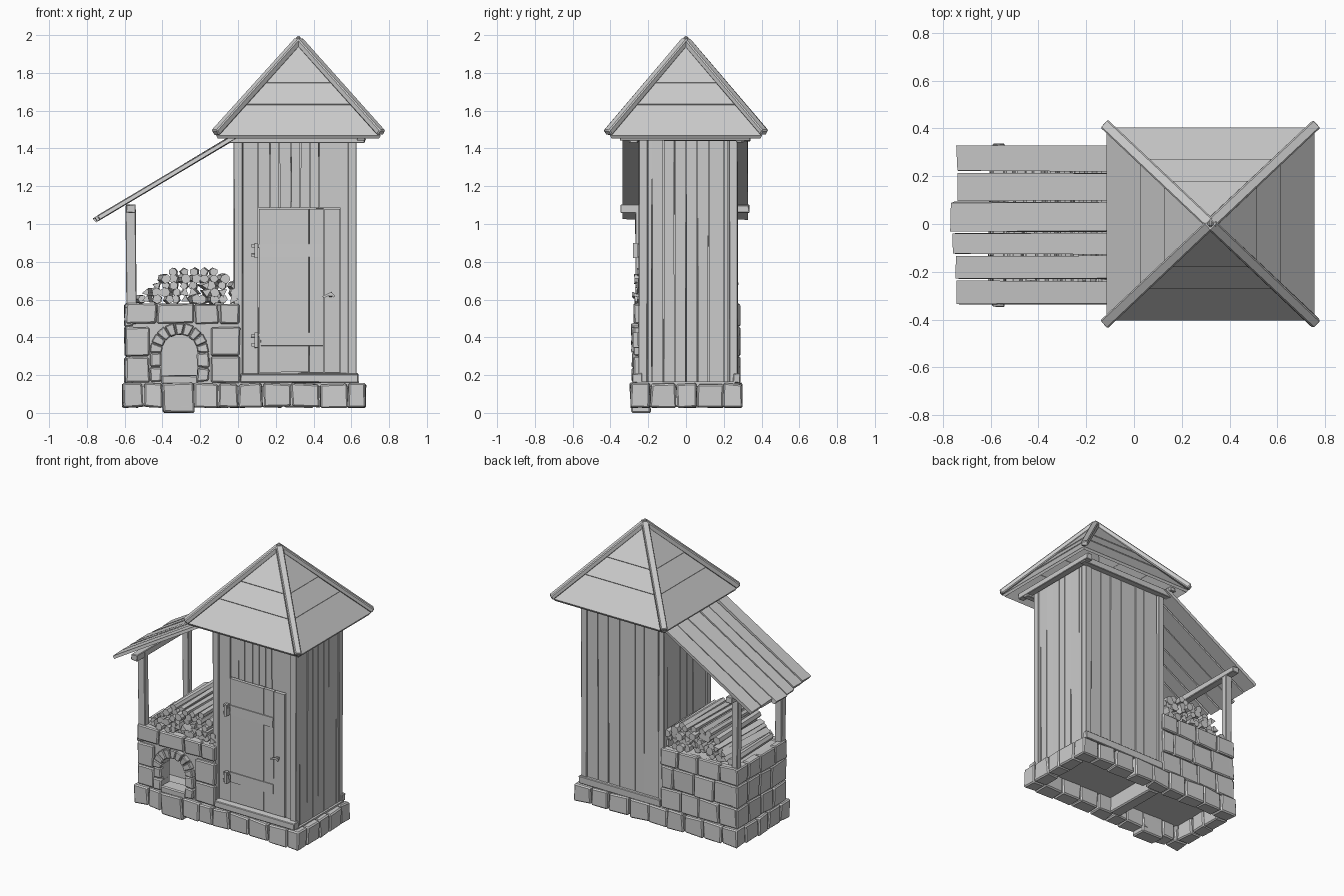
import bpy, bmesh, math, random
from mathutils import Vector, Matrix

random.seed(4)
if "Cube" in bpy.data.objects:
    bpy.data.objects.remove(bpy.data.objects["Cube"])

mat = bpy.data.materials.new("plain grey")
mat.use_nodes = True
GREY = (0.6, 0.6, 0.6, 1)
mat.diffuse_color = GREY
mat.node_tree.nodes["Principled BSDF"].inputs["Base Color"].default_value = GREY


def finish(name, bm, jitter=0, bevel=0):
    for v in bm.verts:
        v.co += Vector([random.uniform(-jitter, jitter) for _ in range(3)])
    bmesh.ops.recalc_face_normals(bm, faces=bm.faces)
    me = bpy.data.meshes.new(name)
    bm.to_mesh(me)
    bm.free()
    me.materials.append(mat)
    ob = bpy.data.objects.new(name, me)
    bpy.context.collection.objects.link(ob)
    if bevel:
        mod = ob.modifiers.new("worn_edges", "BEVEL")
        mod.width, mod.segments = bevel, 1
    return ob


def boxes(name, items, jitter=0, bevel=0):
    """Boxes given as x0, x1, y0, y1, z0, z1."""
    bm = bmesh.new()
    for b in items:
        lo, hi = Vector(b[::2]), Vector(b[1::2])
        m = Matrix.Translation((lo + hi) / 2) @ Matrix.Diagonal((*(hi - lo), 1))
        bmesh.ops.create_cube(bm, size=1, matrix=m)
    return finish(name, bm, jitter, bevel)


def beams(name, items, jitter=0, bevel=0):
    """Square timbers given as start, end, width, height."""
    bm = bmesh.new()
    for a, b, w, h in items:
        a, b = Vector(a), Vector(b)
        q = (b - a).to_track_quat("X", "Z").to_matrix().to_4x4()
        m = Matrix.Translation((a + b) / 2) @ q @ Matrix.Diagonal(((b - a).length, w, h, 1))
        bmesh.ops.create_cube(bm, size=1, matrix=m)
    return finish(name, bm, jitter, bevel)


def runs(edges, gap=0.004):
    return [(a + gap / 2, b - gap / 2) for a, b in zip(edges, edges[1:])]


def split(a, b, n, stagger=0):
    step = (b - a) / n
    inner = [a + step * (i + random.uniform(-0.12, 0.12) + stagger) for i in range(1, n)]
    return [a] + inner + [b]


# Foundation of rough stones, open underneath
stones = []
for x0, x1 in runs([-0.61, -0.5, -0.4, -0.24, -0.1, 0, 0.13, 0.28, 0.43, 0.58, 0.675], 0.006):
    stones.append((x0, x1, -0.29, -0.19, 0.03, 0.155))
for x0, x1 in runs(split(-0.61, 0.67, 9), 0.006):
    stones.append((x0, x1, 0.2, 0.295, 0.03, 0.155))
for y0, y1 in runs(split(-0.19, 0.2, 3), 0.006):
    stones += [(-0.61, -0.52, y0, y1, 0.03, 0.155), (0.58, 0.675, y0, y1, 0.03, 0.155)]
stones.append((-0.04, 0.04, -0.19, 0.2, 0.03, 0.15))
stones.append((-0.4, -0.235, -0.295, -0.19, 0.003, 0.16))
boxes("foundation_stones", stones, 0.006, 0.008)
boxes("floor", [(-0.58, 0.64, -0.26, 0.26, 0.14, 0.165)])

# Oven: plain inner walls and a front plate with an arched mouth
CX, CZ, R = -0.31, 0.32, 0.095
boxes("oven_core", [(-0.585, -0.53, -0.25, 0.26, 0.15, 0.57), (-0.585, 0, 0.2, 0.265, 0.15, 0.57),
                    (-0.58, 0, -0.25, 0.26, 0.52, 0.572), (-0.05, 0, -0.25, 0.26, 0.15, 0.57),
                    (-0.5, -0.12, -0.05, 0.2, 0.16, 0.52)])
outline = [(-0.585, 0.16), (CX - R, 0.16)]
outline += [(CX - R * math.cos(t), CZ + R * math.sin(t)) for t in [math.pi * i / 10 for i in range(11)]]
outline += [(CX + R, 0.16), (0.005, 0.16), (0.005, 0.57), (-0.585, 0.57)]
bm = bmesh.new()
face = bm.faces.new([bm.verts.new((x, -0.255, z)) for x, z in outline])
ext = bmesh.ops.extrude_face_region(bm, geom=[face])
bmesh.ops.translate(bm, vec=(0, 0.07, 0), verts=[g for g in ext["geom"] if isinstance(g, bmesh.types.BMVert)])
finish("oven_front", bm)

# Oven facing stones
stones = []
rows = [0.155, 0.3, 0.455, 0.58]
for i, (z0, z1) in enumerate(runs(rows, 0.005)):
    shift = 0.25 * (i % 2)
    for y0, y1 in runs(split(-0.27, 0.285, 4, shift), 0.005):
        stones.append((-0.6, -0.55, y0, y1, z0, z1))
    for x0, x1 in runs(split(-0.595, 0, 4, shift), 0.005):
        stones.append((x0, x1, 0.24, 0.285, z0, z1))
    edges = [-0.595, -0.43, -0.23, -0.1, 0.01]
    if i < 2:
        stones += [(-0.595, -0.47, -0.275, -0.22, z0, z1), (-0.14, 0.01, -0.275, -0.22, z0, z1)]
    else:
        stones += [(x0, x1, -0.275, -0.22, z0 + 0.015, z1) for x0, x1 in runs(edges, 0.005)]
for x in (CX - 0.158, CX + R):
    stones += [(x, x + 0.063, -0.285, -0.2, z0, z1) for z0, z1 in runs([0.165, 0.24, 0.32])]
stones.append((CX - R, CX + R, -0.28, -0.18, 0.15, 0.2))
boxes("oven_stones", stones, 0.005, 0.007)

# Wedge stones of the arch
bm = bmesh.new()
for i in range(9):
    t0, t1 = [math.pi * (i + k) / 9 for k in (0.03, 0.97)]
    ring = [(r, t) for r, t in ((R, t0), (0.157, t0), (0.157, t1), (R, t1))]
    f = bm.faces.new([bm.verts.new((CX + r * math.cos(t), -0.288, CZ + r * math.sin(t))) for r, t in ring])
    ext = bmesh.ops.extrude_face_region(bm, geom=[f])
    bmesh.ops.translate(bm, vec=(0, 0.09, 0), verts=[g for g in ext["geom"] if isinstance(g, bmesh.types.BMVert)])
finish("arch_stones", bm, 0.003, 0.005)

# Firewood stacked on the oven, lying front to back
bm = bmesh.new()
for row in range(5):
    left, right = -0.52 + row * 0.045, -0.03 - max(0, row - 2) * 0.05
    n = int((right - left) / 0.047)
    for i in range(n + 1):
        x = left + (right - left) * i / n + random.uniform(-0.008, 0.008)
        rad = random.uniform(0.022, 0.03)
        y = random.uniform(-0.02, 0.02)
        m = (Matrix.Translation((x, y, 0.602 + row * 0.036)) @ Matrix.Rotation(random.uniform(-0.05, 0.05), 4, "Z")
             @ Matrix.Rotation(math.pi / 2, 4, "X") @ Matrix.Rotation(random.uniform(0, 6), 4, "Z"))
        bmesh.ops.create_cone(bm, cap_ends=True, segments=random.choice((3, 5, 6, 7)), radius1=rad,
                              radius2=rad * 0.92, depth=random.uniform(0.46, 0.52), matrix=m)
finish("firewood", bm, 0.002)

# Lean-to: posts, cross beam and sloping planks
beams("lean_to_posts", [((-0.565, y, 0.57), (-0.57, y, 1.1), 0.045, 0.05) for y in (-0.245, 0.245)], 0.004, 0.004)
beams("lean_to_beam", [((-0.568, -0.345, 1.08), (-0.568, 0.335, 1.08), 0.05, 0.045)], 0.003, 0.004)
planks = []
for y0, y1 in runs([-0.34, -0.235, -0.13, -0.035, 0.095, 0.217, 0.33], 0.01):
    x = random.uniform(-0.775, -0.735)
    y = (y0 + y1) / 2
    planks.append(((x, y, 1.472 + 0.595 * x), (0, y, 1.472), y1 - y0, 0.024))
beams("lean_to_planks", planks, 0.004)

# Tower: inner core, wall boards and corner boards
boxes("tower_core", [(0, 0.605, -0.225, 0.25, 0.165, 1.5)])
boards = [(0.595, 0.625, y0, y1, 0.16, 1.455)
          for y0, y1 in runs([-0.2, -0.18, -0.12, -0.06, 0, 0.06, 0.12, 0.2, 0.225])]
boards += [(-0.015, 0.01, y0, y1, 0.5, 1.455) for y0, y1 in runs(split(-0.2, 0.225, 6))]
boards += [(x0, x1, 0.24, 0.265, 0.2, 1.455) for x0, x1 in runs([0.03, 0.14, 0.21, 0.33, 0.42, 0.5, 0.585])]
boards += [(0.025, 0.107, -0.24, -0.215, 0.2, 1.455), (0.543, 0.585, -0.24, -0.215, 0.2, 1.455)]
boards += [(x0, x1, -0.236, -0.21, 1.085, 1.455)
           for x0, x1 in runs([0.107, 0.17, 0.22, 0.28, 0.33, 0.38, 0.43, 0.543])]
boxes("wall_boards", boards, 0.0015)
boxes("corner_boards", [(x, x + 0.045, y, y + 0.045, 0.16, 1.46) for x in (-0.022, 0.582) for y in (-0.25, 0.228)],
      0.002, 0.003)
boxes("base_boards", [(0.01, 0.635, -0.285, -0.235, 0.16, 0.208), (0.0, 0.635, 0.25, 0.29, 0.16, 0.208)],
      0.004, 0.004)

# Door with ledges, hinges and handle
boxes("door", [(x0, x1, -0.25, -0.22, 0.215, 1.08) for x0, x1 in runs([0.11, 0.375, 0.455, 0.54])], 0.001)
boxes("door_ledges", [(0.12, 0.45, -0.256, -0.245, z - 0.035, z + 0.035) for z in (0.39, 0.86)], 0.001)
hinges = []
for z in (0.385, 0.86):
    hinges += [(0.07, 0.11, -0.268, -0.235, z + 0.015, z + 0.032), (0.07, 0.105, -0.268, -0.235, z - 0.035, z - 0.018),
               (0.088, 0.106, -0.28, -0.25, z - 0.04, z + 0.04)]
boxes("hinges", hinges, 0.001)
beams("door_handle", [((0.49, -0.24, 0.62), (0.49, -0.28, 0.625), 0.015, 0.015),
                      ((0.45, -0.275, 0.612), (0.495, -0.28, 0.635), 0.01, 0.012),
                      ((0.49, -0.28, 0.635), (0.51, -0.28, 0.615), 0.01, 0.012)])

# Beams under the eaves
boxes("eave_beams", [(-0.06, 0.67, -0.3, -0.255, 1.43, 1.475), (-0.06, 0.67, 0.265, 0.31, 1.43, 1.475),
                     (0.63, 0.675, -0.35, 0.34, 1.44, 1.48), (-0.06, -0.02, -0.35, 0.34, 1.46, 1.49)], 0.003, 0.003)

# Pyramid roof in three overlapping courses
TX, BASE, TOP = 0.32, 1.468, 1.972
bm = bmesh.new()
levels = [0, 0.33, 0.56, 1]
for t0, t1 in zip(levels, levels[1:]):
    loops = []
    for t, lift in ((t0, 0.006), (min(t1, 0.99), 0.0)):
        loops.append([bm.verts.new((TX + sx * (0.43 * (1 - t) + lift), sy * (0.397 * (1 - t) + lift),
                                    BASE + (TOP - BASE) * t)) for sx, sy in ((-1, -1), (1, -1), (1, 1), (-1, 1))])
    for i in range(4):
        j = (i + 1) % 4
        bm.faces.new((loops[0][i], loops[0][j], loops[1][j], loops[1][i]))
roof = finish("roof_courses", bm)
for p in roof.data.polygons:
    if p.normal.z < 0:
        p.flip()
solid = roof.modifiers.new("thickness", "SOLIDIFY")
solid.thickness = 0.02

# Hip timbers running from the peak to the corners
beams("roof_hips", [((TX, 0, 1.972), (TX + sx * 0.44, sy * 0.415, 1.482), 0.045, 0.035)
                    for sx in (-1, 1) for sy in (-1, 1)], 0.002, 0.006)
boxes("roof_peak", [(TX - 0.012, TX + 0.012, -0.012, 0.012, 1.95, 1.995)], 0, 0.008)
